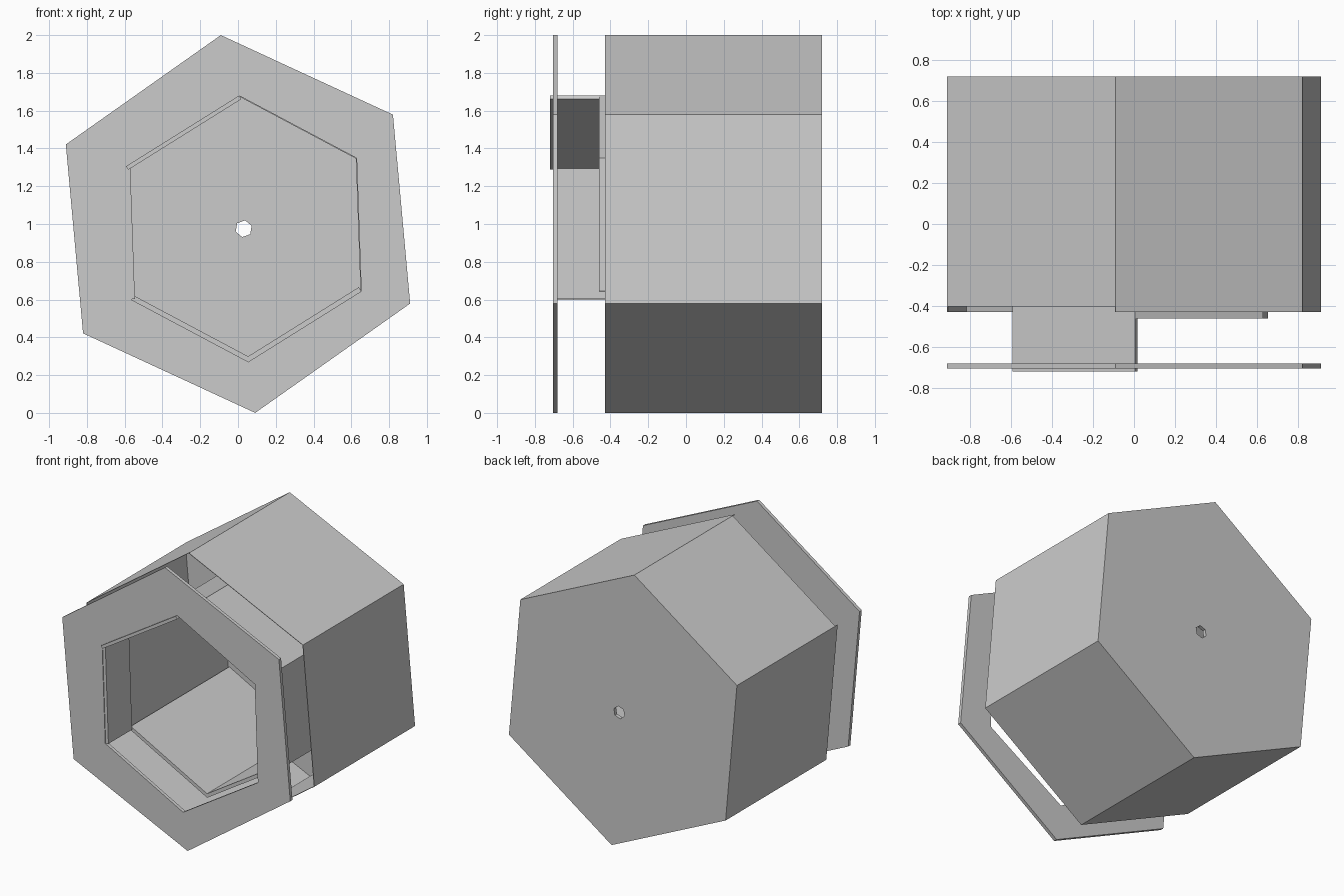
import bpy, bmesh, math
from mathutils import Vector

if "Cube" in bpy.data.objects:
    bpy.data.objects.remove(bpy.data.objects["Cube"])


def hexagon(cx, cz, r, deg):
    # clockwise corners seen from the front, starting at the top
    return [Vector((cx + r * math.cos(math.radians(deg - 60 * i)), 0,
                    cz + r * math.sin(math.radians(deg - 60 * i)))) for i in range(6)]


def at(p, y):
    return (p.x, y, p.z)


def make(name, verts, faces):
    bm = bmesh.new()
    vs = [bm.verts.new(v) for v in verts]
    for f in faces:
        bm.faces.new([vs[i] for i in f])
    bmesh.ops.recalc_face_normals(bm, faces=bm.faces)
    me = bpy.data.meshes.new(name)
    bm.to_mesh(me)
    bm.free()
    ob = bpy.data.objects.new(name, me)
    bpy.context.collection.objects.link(ob)
    return ob


def ring_plate(name, outer, inner, y0, y1):
    verts = [at(p, y) for y in (y0, y1) for loop in (outer, inner) for p in loop]
    faces = []
    for i in range(6):
        j = (i + 1) % 6
        faces += [(i, j, 6 + j, 6 + i), (12 + i, 12 + j, 18 + j, 18 + i),
                  (i, j, 12 + j, 12 + i), (6 + i, 6 + j, 18 + j, 18 + i)]
    return make(name, verts, faces)


def panel(name, loop, side, y0, y1, thick):
    # flat board along one hexagon side, positive thickness goes inward
    a, b = loop[side], loop[(side + 1) % 6]
    d = (b - a).normalized()
    n = Vector((d.z, 0, -d.x)) * thick
    verts = [at(p, y) for y in (y0, y1) for p in (a, b, b + n, a + n)]
    return make(name, verts, [(0, 1, 2, 3), (4, 5, 6, 7), (0, 1, 5, 4),
                              (1, 2, 6, 5), (2, 3, 7, 6), (3, 0, 4, 7)])


sides = ["top_right", "right", "bottom_right", "bottom_left", "left", "top_left"]
shell = hexagon(0, 1, 1.004, 95.2)
tube = hexagon(0.03, 0.975, 0.705, 92)
hole = hexagon(0.03, 0.975, 0.045, 80)

# Front frame and back plate with its small hole
ring_plate("front_frame", shell, tube, -0.705, -0.68)
ring_plate("back_plate", shell, hole, 0.695, 0.72)

# Thin outer shell, open at the front
for i, s in enumerate(sides):
    front = -0.403 if s == "top_left" else -0.43
    panel("shell_" + s, shell, i, front, 0.695 if s != "top_left" else 0.70, 0.004)

# Inner tube inside the shell
for i, s in enumerate(sides):
    front = -0.46 if s in ("top_right", "right") else -0.43
    thick = 0.025 if s.startswith("bottom") else 0.004
    panel("tube_" + s, tube, i, front, 0.695, thick)

# Two boards joining the front frame to the tube
panel("neck_left", tube, 4, -0.70, -0.43, 0.022)
panel("neck_top_left", tube, 5, -0.72, -0.43, 0.022)
